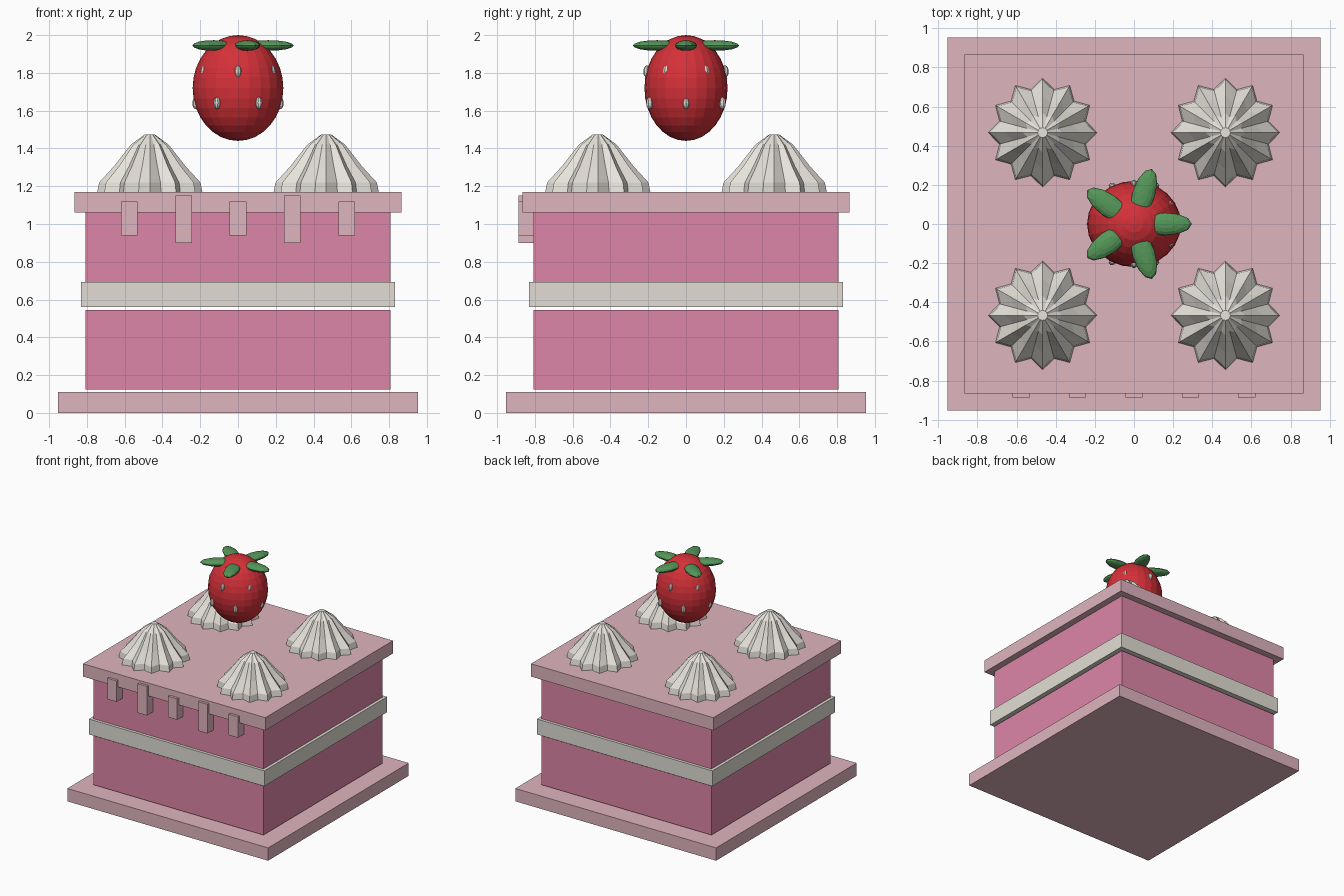
import bpy, bmesh
from math import cos, sin, pi, radians
from mathutils import Matrix

if "Cube" in bpy.data.objects:
    bpy.data.objects.remove(bpy.data.objects["Cube"], do_unlink=True)


def material(name, r, g, b):
    m = bpy.data.materials.new(name)
    m.use_nodes = True
    m.diffuse_color = (r, g, b, 1)
    m.node_tree.nodes["Principled BSDF"].inputs["Base Color"].default_value = (r, g, b, 1)
    return m


ICING = material("pale pink icing", 0.74, 0.46, 0.52)
SPONGE = material("pink sponge", 0.73, 0.24, 0.39)
CREAM = material("cream filling", 0.76, 0.73, 0.66)
WHIP = material("whipped cream", 0.80, 0.77, 0.71)
RED = material("berry red", 0.66, 0.03, 0.04)
GREEN = material("leaf green", 0.09, 0.31, 0.10)


def finish(name, bm, mat):
    bmesh.ops.recalc_face_normals(bm, faces=bm.faces)
    me = bpy.data.meshes.new(name)
    bm.to_mesh(me)
    bm.free()
    me.materials.append(mat)
    ob = bpy.data.objects.new(name, me)
    bpy.context.collection.objects.link(ob)
    return ob


def box(name, x, y, z, mat):
    """Box from (low, high) pairs on each axis."""
    bm = bmesh.new()
    size = [b - a for a, b in (x, y, z)]
    mid = [(a + b) / 2 for a, b in (x, y, z)]
    bmesh.ops.create_cube(bm, size=1, matrix=Matrix.Translation(mid) @ Matrix.Diagonal((*size, 1)))
    return finish(name, bm, mat)


def slab(name, half, low, high, mat):
    return box(name, (-half, half), (-half, half), (low, high), mat)


def ellipsoid(name, centre, radii, turn, segments, rings, mat):
    """Ellipsoid placed at centre, then swung round the z axis by turn."""
    bm = bmesh.new()
    place = Matrix.Rotation(turn, 4, "Z") @ Matrix.Translation(centre) @ Matrix.Diagonal((*radii, 1))
    bmesh.ops.create_uvsphere(bm, u_segments=segments, v_segments=rings, radius=1, matrix=place)
    return finish(name, bm, mat)


def dollop(name, cx, cy, points=12):
    """Fluted dome lofted from star-shaped rings."""
    bm = bmesh.new()
    rings = []
    for r, z in ((0.28, 1.16), (0.268, 1.22), (0.19, 1.305), (0.1, 1.42), (0.025, 1.475)):
        ring = []
        for i in range(points * 2):
            a = pi * i / points
            rr = r * (0.82 if i % 2 and r > 0.03 else 1)
            ring.append(bm.verts.new((cx + rr * cos(a), cy + rr * sin(a), z)))
        rings.append(ring)
    for low, high in zip(rings, rings[1:]):
        for i in range(points * 2):
            j = (i + 1) % (points * 2)
            bm.faces.new((low[i], low[j], high[j], high[i]))
    bm.faces.new(rings[0])
    bm.faces.new(rings[-1])
    return finish(name, bm, WHIP)


# Cake layers
slab("base_board", 0.953, 0, 0.11, ICING)
slab("lower_sponge", 0.807, 0.125, 0.545, SPONGE)
slab("filling", 0.832, 0.56, 0.692, CREAM)
slab("upper_sponge", 0.807, 0.69, 1.065, SPONGE)
slab("icing_top", 0.865, 1.06, 1.17, ICING)

# Icing drips along the front
for i in range(5):
    x = (i - 2) * 0.288
    low, high = (0.90, 1.15) if i % 2 else (0.94, 1.12)
    box(f"drip_{i + 1}", (x - 0.044, x + 0.044), (-0.887, -0.80), (low, high), ICING)

# Piped cream on the corners
for sx, side in ((-1, "right"), (1, "left")):
    for sy, end in ((-1, "front"), (1, "back")):
        dollop(f"cream_dollop_{end}_{side}", sx * 0.467, sy * 0.467)

# Strawberry with leaves and two rows of seeds
ellipsoid("strawberry", (0, 0, 1.72), (0.24, 0.22, 0.28), 0, 24, 16, RED)
for i in range(5):
    ellipsoid(f"leaf_{i + 1}", (0.16, 0, 1.945), (0.135, 0.058, 0.028), radians(72 * i), 12, 8, GREEN)
for i in range(6):
    ellipsoid(f"lower_seed_{i + 1}", (0.222, 0, 1.64), (0.02, 0.018, 0.033), radians(60 * i), 8, 6, CREAM)
    ellipsoid(f"upper_seed_{i + 1}", (0.206, 0, 1.807), (0.02, 0.018, 0.033), radians(60 * i + 30), 8, 6, CREAM)
